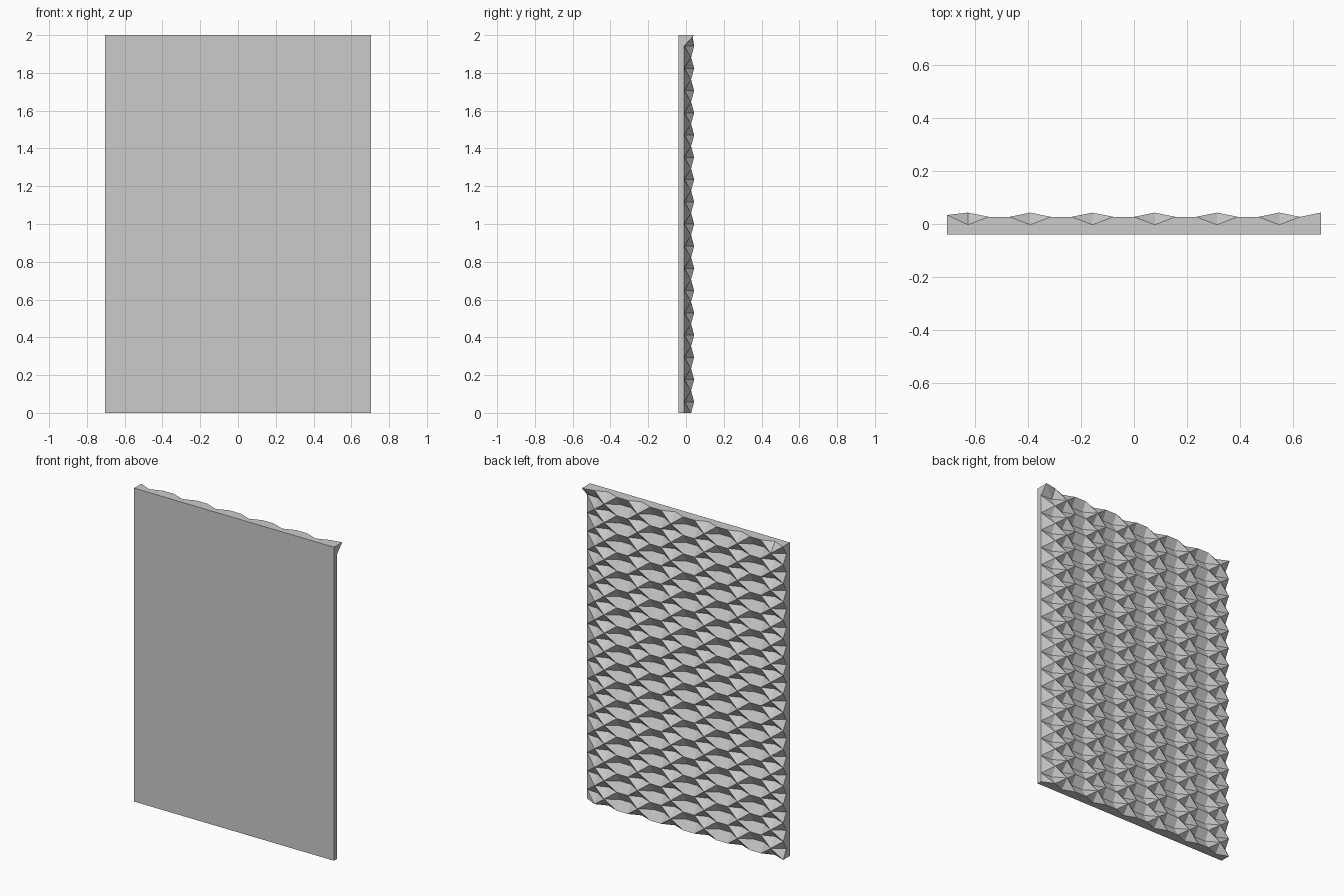
import bpy, bmesh

if "Cube" in bpy.data.objects:
    bpy.data.objects.remove(bpy.data.objects["Cube"])

# Panel with a folded relief on its back (+y) side
COLS, ROWS = 18, 34
W, H = 1.41, 2.0
FRONT, BASE = -0.04, -0.01
PEAK, RIM, VALLEY, LOW = 0.043, 0.027, -0.003, -0.005


def depth(c, r):
    # r counts rows down from the top edge
    if c == COLS:
        return PEAK if r == 0 else BASE
    if c == 0 and r == 0:
        return 0.034
    if c % 3 == 1:
        return PEAK if r % 2 else VALLEY
    return LOW if r % 2 else RIM


bm = bmesh.new()
grid = [[bm.verts.new((-W / 2 + W * c / COLS, depth(c, r), H - H * r / ROWS))
         for c in range(COLS + 1)] for r in range(ROWS + 1)]

# Relief facets, split along the ridges
for r in range(ROWS):
    for c in range(COLS):
        a, b = grid[r][c], grid[r][c + 1]
        d, e = grid[r + 1][c], grid[r + 1][c + 1]
        if a.co.y + e.co.y > b.co.y + d.co.y:
            bm.faces.new((a, b, e))
            bm.faces.new((a, e, d))
        else:
            bm.faces.new((a, b, d))
            bm.faces.new((b, e, d))

# Flat front and the four edges
tl, tr, br, bl = [bm.verts.new((x, FRONT, z)) for x, z in
                  ((-W / 2, H), (W / 2, H), (W / 2, 0), (-W / 2, 0))]
bm.faces.new((tl, tr, br, bl))
bm.faces.new(grid[0] + [tr, tl])
bm.faces.new(grid[-1] + [br, bl])
bm.faces.new([row[0] for row in grid] + [bl, tl])
bm.faces.new([row[-1] for row in grid] + [br, tr])
bmesh.ops.recalc_face_normals(bm, faces=bm.faces)

mesh = bpy.data.meshes.new("relief_panel")
bm.to_mesh(mesh)
bm.free()
bpy.context.collection.objects.link(bpy.data.objects.new("relief_panel", mesh))
